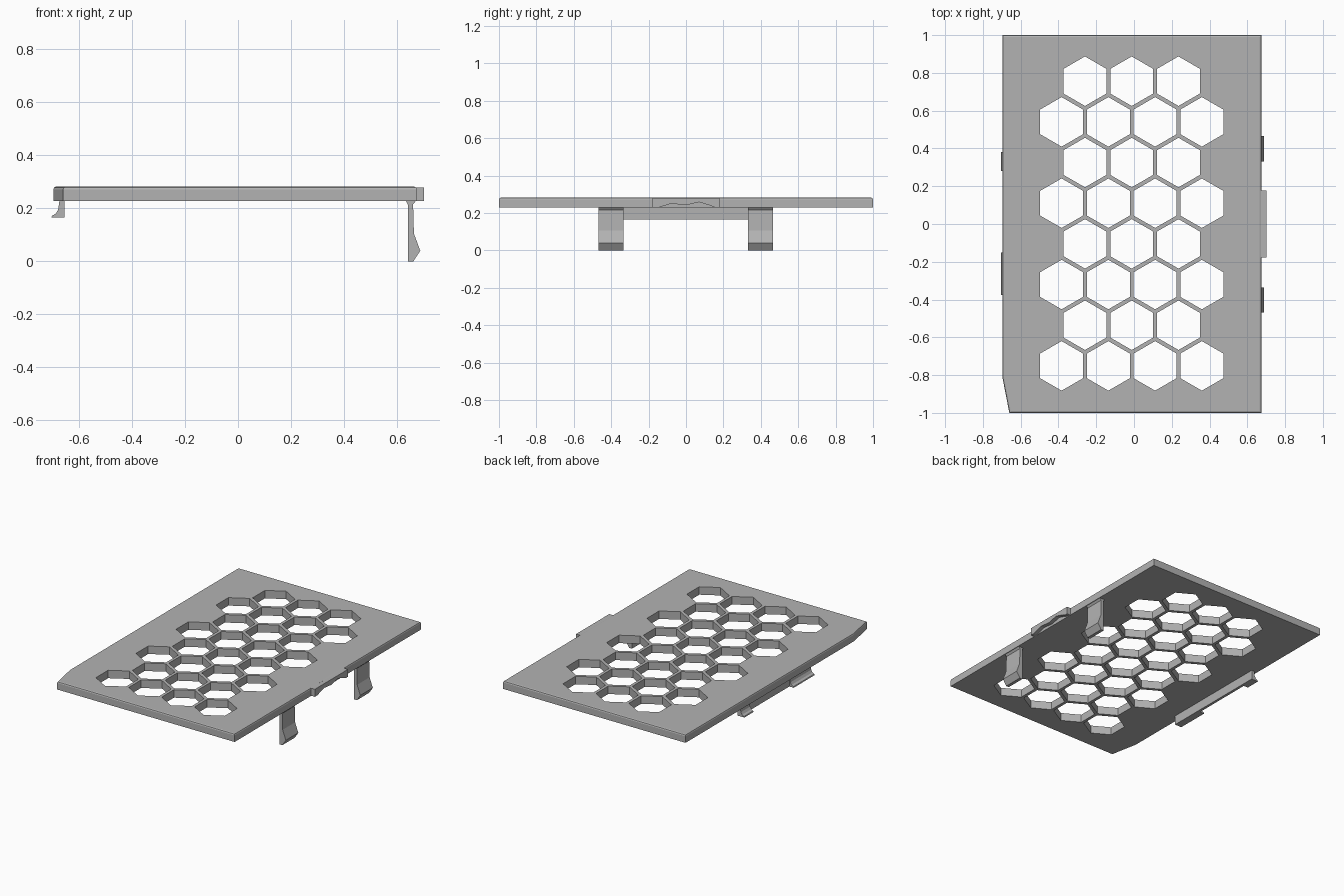
import bpy, bmesh, math
from mathutils import Vector

cube = bpy.data.objects.get("Cube")
if cube:
    bpy.data.objects.remove(cube, do_unlink=True)

grey = bpy.data.materials.new("mid grey plastic")
grey.use_nodes = True
colour = (0.45, 0.45, 0.45, 1)
grey.diffuse_color = colour
grey.node_tree.nodes["Principled BSDF"].inputs["Base Color"].default_value = colour

BOTTOM, TOP = 0.228, 0.282


def finish(name, bm):
    bmesh.ops.recalc_face_normals(bm, faces=bm.faces[:])
    mesh = bpy.data.meshes.new(name)
    bm.to_mesh(mesh)
    bm.free()
    mesh.materials.append(grey)
    obj = bpy.data.objects.new(name, mesh)
    bpy.context.collection.objects.link(obj)
    return obj


def add_prism(bm, outline, axis, start, end):
    """Extrude a 2D outline along an axis; the outline fills the other two axes."""
    others = [a for a in range(3) if a != axis]
    verts = []
    for u, v in outline:
        co = Vector()
        co[axis], co[others[0]], co[others[1]] = start, u, v
        verts.append(bm.verts.new(co))
    face = bm.faces.new(verts)
    shift = Vector()
    shift[axis] = end - start
    new = bmesh.ops.extrude_face_region(bm, geom=[face])["geom"]
    bmesh.ops.translate(bm, vec=shift, verts=[g for g in new if isinstance(g, bmesh.types.BMVert)])


def prism(name, outline, axis, start, end):
    bm = bmesh.new()
    add_prism(bm, outline, axis, start, end)
    return finish(name, bm)


# Cover plate with one clipped corner and a softened top rim
bm = bmesh.new()
add_prism(bm, [(-0.66, -1), (0.675, -1), (0.675, 1), (-0.697, 1), (-0.697, -0.81)], 2, BOTTOM, TOP)
bmesh.ops.recalc_face_normals(bm, faces=bm.faces[:])
rim = [e for e in bm.edges if all(v.co.z > TOP - 0.001 for v in e.verts)]
bmesh.ops.bevel(bm, geom=rim, offset=0.01, segments=2, profile=0.5, affect='EDGES')
plate = finish("cover_plate", bm)

# Staggered hexagonal vents cut through the plate
RADIUS, PITCH_X, PITCH_Y = 0.131, 0.2475, 0.2153
bm = bmesh.new()
for row in range(8):
    count = 3 + row % 2
    cy = 0.756 - row * PITCH_Y
    for i in range(count):
        cx = -0.012 + (i - (count - 1) / 2) * PITCH_X
        ring = [(cx + RADIUS * math.sin(k * math.pi / 3),
                 cy + RADIUS * math.cos(k * math.pi / 3)) for k in range(6)]
        add_prism(bm, ring, 2, BOTTOM - 0.1, TOP + 0.1)
cutter = finish("vent_cutter", bm)
cutter.hide_render = True
mod = plate.modifiers.new("vents", 'BOOLEAN')
mod.operation = 'DIFFERENCE'
mod.solver = 'EXACT'
mod.object = cutter
bpy.context.view_layer.update()
evaluated = plate.evaluated_get(bpy.context.evaluated_depsgraph_get())
cut_mesh = bpy.data.meshes.new_from_object(evaluated)
plate.modifiers.clear()
plate.data = cut_mesh
bpy.data.objects.remove(cutter, do_unlink=True)

# Finger tab on the left edge, scooped underneath
scoop = [(-0.15, BOTTOM), (-0.08, 0.25), (0, 0.242), (0.07, 0.258), (0.13, 0.24), (0.16, BOTTOM)]
tab = [(-0.178, BOTTOM)] + scoop + [(0.178, BOTTOM), (0.178, TOP - 0.003), (-0.178, TOP - 0.003)]
prism("finger_tab", tab, 0, 0.668, 0.702)

# Two long snap clips with barbed ends
clip = [(0.632, 0.232), (0.641, 0.215), (0.641, 0), (0.662, 0), (0.688, 0.04),
        (0.664, 0.105), (0.661, 0.215), (0.674, 0.232)]
for name, y in (("front_clip", -0.402), ("back_clip", 0.398)):
    prism(name, clip, 1, y - 0.067, y + 0.067)

# Hinge rail on the opposite edge
prism("hinge_rail", [(-0.672, 0.165), (-0.654, 0.165), (-0.654, 0.235), (-0.672, 0.235)], 1, -0.375, 0.38)

# Hooked lips flaring out from the rail
lip = [(-0.66, 0.165), (-0.705, 0.165), (-0.702, 0.172), (-0.688, 0.18), (-0.679, 0.195), (-0.674, 0.228), (-0.66, 0.228)]
for name, start, end in (("front_hook", -0.375, -0.15), ("back_hook", 0.28, 0.38)):
    prism(name, lip, 1, start, end)
